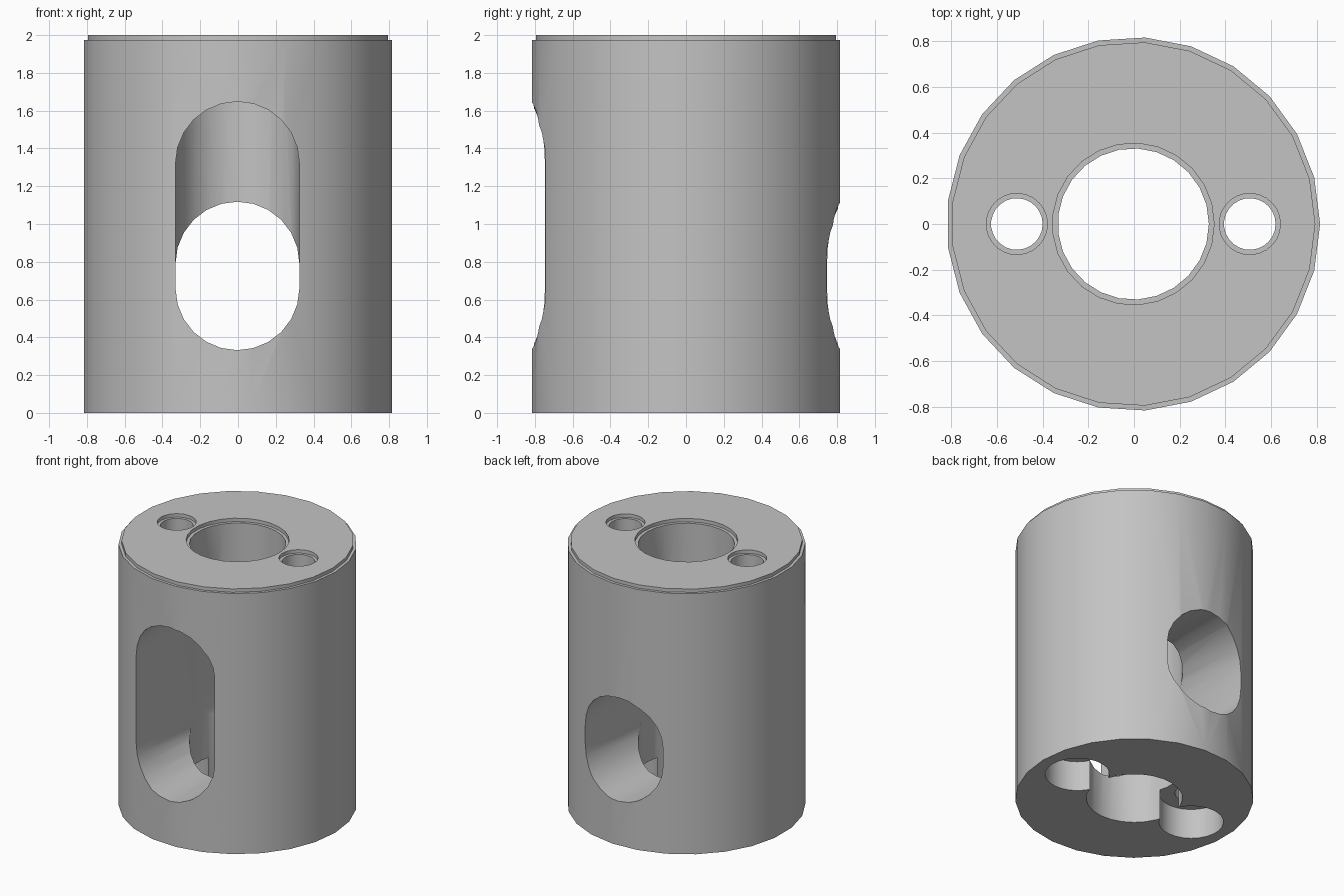
import bpy
import bmesh
import math

SIDES = 25
SHIFT = -0.003   # centres the odd-sided outline on x = 0
TOP, STEP = 2.0, 1.974

if "Cube" in bpy.data.objects:
    bpy.data.objects.remove(bpy.data.objects["Cube"], do_unlink=True)

grey = bpy.data.materials.new("plain_grey")
grey.use_nodes = True
COLOUR = (0.55, 0.55, 0.55, 1)
grey.diffuse_color = COLOUR
grey.node_tree.nodes["Principled BSDF"].inputs["Base Color"].default_value = COLOUR


def solid(name, rings):
    """Skin a stack of matching point loops and cap both ends."""
    bm = bmesh.new()
    loops = [[bm.verts.new(p) for p in ring] for ring in rings]
    n = len(loops[0])
    for low, high in zip(loops, loops[1:]):
        for i in range(n):
            j = (i + 1) % n
            bm.faces.new((low[i], low[j], high[j], high[i]))
    bm.faces.new(loops[0][::-1])
    bm.faces.new(loops[-1])
    bmesh.ops.recalc_face_normals(bm, faces=bm.faces)
    mesh = bpy.data.meshes.new(name)
    bm.to_mesh(mesh)
    bm.free()
    mesh.materials.append(grey)
    obj = bpy.data.objects.new(name, mesh)
    bpy.context.collection.objects.link(obj)
    return obj


def turned(name, x, profile):
    """Turn a (radius, z) profile about a vertical axis at x."""
    turns = [math.tau * i / SIDES for i in range(SIDES)]
    return solid(name, [[(x + SHIFT + r * math.cos(a), r * math.sin(a), z)
                         for a in turns] for r, z in profile])


def slot(name, radius, low, high, y0, y1):
    """Round-ended upright slot running along y."""
    steps = 12
    outline = []
    for centre, start in ((high, 0), (low, math.pi)):
        for i in range(steps + 1):
            a = start + math.pi * i / steps
            outline.append((SHIFT + radius * math.cos(a), centre + radius * math.sin(a)))
    return solid(name, [[(x, y, z) for x, z in outline] for y in (y0, y1)])


# Body with a stepped top rim
body = turned("cylinder_body", 0, [(0.818, 0), (0.818, STEP), (0.797, STEP), (0.797, TOP)])

# Central bore with a shallow recess at the top
cutters = [turned("bore_cutter", 0, [(0.331, -0.1), (0.331, STEP), (0.354, STEP), (0.354, 2.1)])]

# Two side holes with wide pockets underneath
for side, x in (("left", 0.51), ("right", -0.51)):
    cutters.append(turned(side + "_hole_cutter", x, [
        (0.222, -0.1), (0.222, 0.228), (0.113, 0.228),
        (0.113, STEP), (0.134, STEP), (0.134, 2.1)]))

# Tall front slot and short back slot
cutters.append(slot("front_slot_cutter", 0.328, 0.66, 1.32, -1, 0))
cutters.append(slot("back_slot_cutter", 0.328, 0.66, 0.79, 0, 1))

bpy.ops.object.select_all(action="DESELECT")
body.select_set(True)
bpy.context.view_layer.objects.active = body
for cutter in cutters:
    cutter.hide_render = True
    mod = body.modifiers.new(cutter.name, "BOOLEAN")
    mod.operation = "DIFFERENCE"
    mod.solver = "EXACT"
    mod.object = cutter
    bpy.ops.object.modifier_apply(modifier=mod.name)
for cutter in cutters:
    bpy.data.objects.remove(cutter, do_unlink=True)

bpy.ops.object.shade_smooth_by_angle(angle=math.radians(30))
